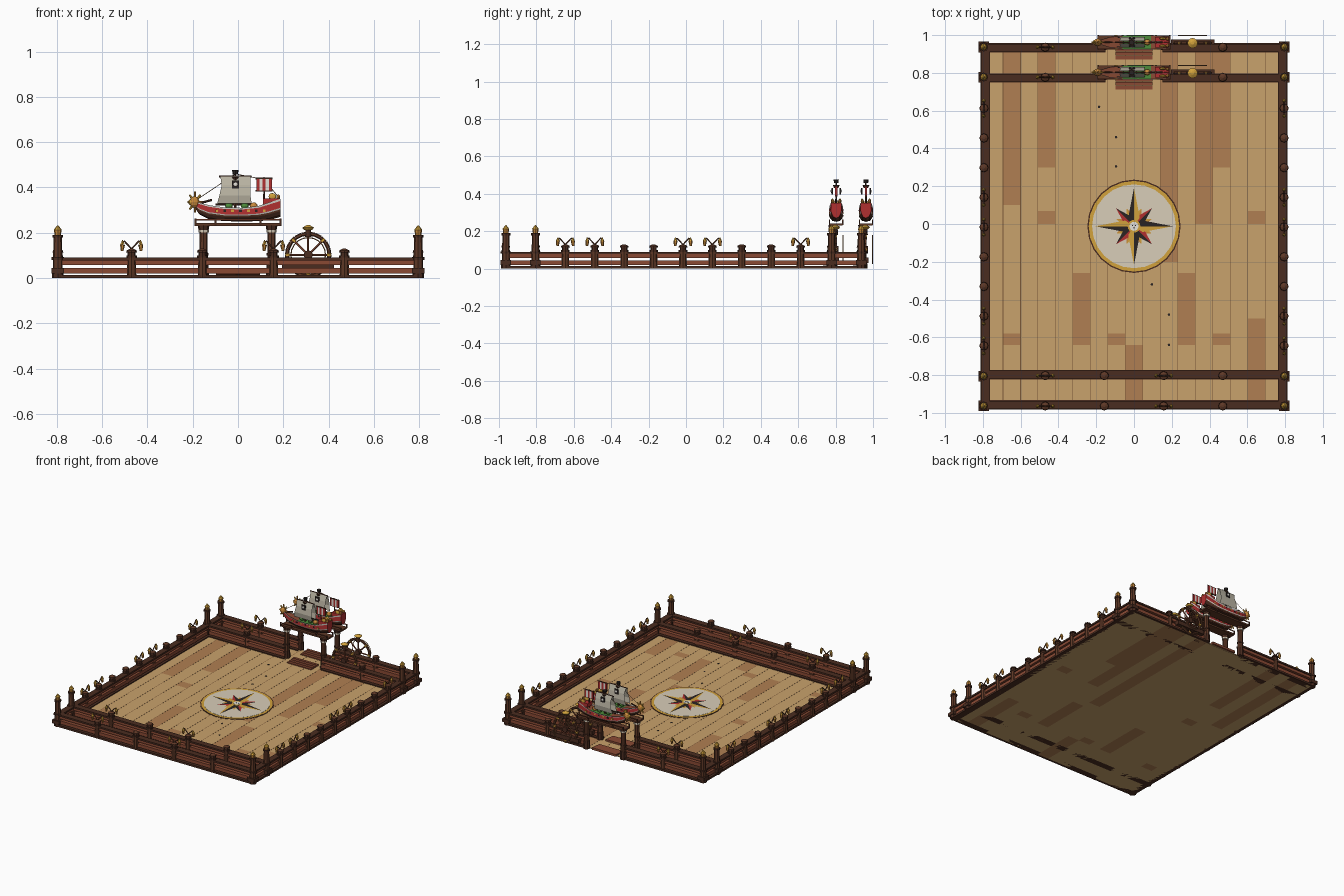
import bpy, bmesh, math
from mathutils import Vector, Matrix

if "Cube" in bpy.data.objects:
    bpy.data.objects.remove(bpy.data.objects["Cube"])

HEX = dict(tan='C9A26C', dark_tan='B07F52', seam='7A5736', dark='4A2C20', brown='5E3826', red_wood='8A4A34',
           gold='D2A23C', cream='D8CDB8', red='B03030', black='2A2422', white='E6E2DA', green='4C8A3A',
           sail='B9B3A2', orange='C98A3C')
MATS = {}


def mat(key):
    if key not in MATS:
        m = bpy.data.materials.new(key)
        c = [int(HEX[key][i:i + 2], 16) / 255 for i in (0, 2, 4)]
        m.diffuse_color = [((v + .055) / 1.055) ** 2.4 for v in c] + [1]
        m.use_nodes = True
        m.node_tree.nodes["Principled BSDF"].inputs["Base Color"].default_value = m.diffuse_color
        MATS[key] = m
    return MATS[key]


class Part:
    """Collects simple solids into one named object."""
    def __init__(self, name):
        self.name, self.bm, self.keys = name, bmesh.new(), []

    def idx(self, key):
        if key not in self.keys:
            self.keys.append(key)
        return self.keys.index(key)

    def paint(self, verts, key):
        i = self.idx(key)
        for f in {f for v in verts for f in v.link_faces}:
            f.material_index = i

    def box(self, x0, x1, y0, y1, z0, z1, key):
        m = Matrix.Translation(((x0 + x1) / 2, (y0 + y1) / 2, (z0 + z1) / 2)) @ Matrix.Diagonal((x1 - x0, y1 - y0, z1 - z0, 1))
        self.paint(bmesh.ops.create_cube(self.bm, size=1, matrix=m)['verts'], key)

    def rod(self, a, b, r, key, r2=None, n=6):
        a, b = Vector(a), Vector(b)
        m = Matrix.Translation((a + b) / 2) @ (b - a).to_track_quat('Z', 'Y').to_matrix().to_4x4()
        v = bmesh.ops.create_cone(self.bm, cap_ends=True, segments=n, radius1=r, radius2=r if r2 is None else r2,
                                  depth=(b - a).length, matrix=m)['verts']
        self.paint(v, key)

    def lathe(self, x, y, prof, n=8):
        """prof: list of (z0, z1, r0, r1, colour)"""
        for z0, z1, r0, r1, k in prof:
            self.rod((x, y, z0), (x, y, z1), r0, k, r1, n)

    def ball(self, c, s, key):
        m = Matrix.Translation(c) @ Matrix.Diagonal((*s, 1))
        self.paint(bmesh.ops.create_uvsphere(self.bm, u_segments=10, v_segments=6, radius=1, matrix=m)['verts'], key)

    def face(self, pts, key):
        f = self.bm.faces.new([self.bm.verts.new(p) for p in pts])
        f.material_index = self.idx(key)

    def done(self):
        me = bpy.data.meshes.new(self.name)
        self.bm.to_mesh(me)
        self.bm.free()
        for k in self.keys:
            me.materials.append(mat(k))
        ob = bpy.data.objects.new(self.name, me)
        bpy.context.collection.objects.link(ob)
        return ob


# Deck planks with dark stretches and seams
Y0, Y1, W = -.965, .94, .0925
DARK = {1: [(.1, Y1), (-.64, -.58)], 3: [(.0, .07), (.3, Y1)], 5: [(-.64, -.26)], 7: [(-.64, -.58)],
        8: [(Y0, -.64)], 10: [(-.2, Y1)], 12: [(.0, Y1)], 11: [(-.64, -.26)], 13: [(.3, Y1), (-.64, -.58)],
        15: [(.0, .07), (Y0, -.5)]}
p = Part('deck_planks')
for i in range(17):
    x, y = -.786 + W * i, Y0
    for a, b in sorted(DARK.get(i, [])) + [(Y1, Y1)]:
        if a > y:
            p.box(x, x + W, y, a, 0, .007, 'tan')
        if b > a:
            p.box(x, x + W, a, b, 0, .007, 'dark_tan')
        y = b
    p.box(x - .0015, x + .0015, Y0, Y1, .001, .0075, 'seam')
for x, y in ((-.185, .62), (-.095, .46), (-.095, .305), (.095, -.32), (.185, -.48), (.185, -.64)):
    p.lathe(x, y, [(.005, .009, .007, .007, 'black')])
p.done()

# Compass rose
p = Part('compass_rose')
C = Vector((0, -.012, 0))
p.lathe(C.x, C.y, [(.004, .009, .247, .247, 'dark'), (.004, .010, .24, .24, 'gold'), (.004, .011, .222, .222, 'cream')], 24)
pol = lambda r, a, z: (C.x + r * math.cos(a), C.y + r * math.sin(a), z)
for r, w, cols, off, z in ((.135, .05, ('red', 'black'), math.pi / 4, .012), (.1, .05, ('gold', 'orange'), math.pi / 8, .0116),
                           (.1, .05, ('gold', 'orange'), 3 * math.pi / 8, .0116), (.205, .055, ('black', 'gold'), 0, .0125)):
    for k in range(4):
        a = off + k * math.pi / 2
        tip, mid = pol(r, a, z), pol(0, 0, z)
        p.face([mid, tip, pol(w, a + math.pi / 8 * 1.5, z)], cols[0])
        p.face([mid, pol(w, a - math.pi / 8 * 1.5, z), tip], cols[1])
p.lathe(C.x, C.y, [(.006, .013, .034, .034, 'gold'), (.006, .014, .024, .024, 'white')], 16)
for dx, dy in ((-.008, .004), (.008, .004), (0, -.008)):
    p.lathe(C.x + dx, C.y + dy, [(.01, .0148, .005, .004, 'black')], 6)
p.done()

# Fence rails: sill, two planks, cap
LAYERS = ((0, .014, .025, 'dark'), (.02, .044, .014, 'red_wood'), (.058, .08, .014, 'red_wood'), (.078, .09, .022, 'dark'))
FRONT, BACK, SX = (-.958, -.797), (.773, .932), .787
p = Part('fence_rails')
for z0, z1, w, k in LAYERS:
    for s in (-1, 1):
        p.box(s * SX - w, s * SX + w, -.965, .945, z0, z1, k)
        for y in BACK:
            p.box(*sorted((s * .15, s * .8)), y - w, y + w, z0, z1, k)
    for y in FRONT:
        p.box(-.8, .8, y - w, y + w, z0, z1, k)
p.done()

# Fence posts, corner posts and twin lamps
posts, corners, lamps = Part('fence_posts'), Part('corner_posts'), Part('fence_lamps')


def post(x, y, along=None):
    posts.lathe(x, y, [(0, .1, .021, .019, 'brown'), (.09, .1, .023, .023, 'dark'), (.1, .112, .017, .017, 'dark'),
                       (.112, .122, .024, .022, 'dark'), (.122, .13, .022, .006, 'brown')])
    if along:
        for s in (-1, 1):
            d = Vector(along) * s
            o = Vector((x, y, 0))
            at = lambda t, z: o + d * t + Vector((0, 0, z))
            lamps.rod(at(-.008, .12), at(.032, .163), .0035, 'brown')
            lamps.rod(at(.03, .163), at(.042, .158), .003, 'dark')
            lamps.rod(at(.042, .12), at(.04, .147), .006, 'orange', .011)
            lamps.rod(at(.04, .147), at(.04, .167), .011, 'gold', .002)


LIT = (0, 1, 4, 5, 8)
for i in range(9):
    for s in (-1, 1):
        post(s * .795, -.645 + .1572 * i, (0, 1, 0) if i in LIT else None)
for y in FRONT:
    for x in (-.47, -.157, .157, .47):
        post(x, y - .006, (1, 0, 0) if x in (-.47, .157) else None)
for y in BACK:
    post(-.47, y + .004, (1, 0, 0))
    post(.47, y + .004)
for s in (-1, 1):
    for y in (-.963, -.805, .778, .937):
        corners.lathe(s * .796, y, [(0, .02, .026, .026, 'dark'), (.02, .08, .022, .022, 'brown'), (.08, .092, .028, .028, 'dark'),
                                    (.09, .18, .021, .018, 'brown'), (.178, .19, .024, .024, 'dark'),
                                    (.19, .212, .014, .017, 'orange'), (.212, .232, .018, .003, 'gold')])
        corners.box(s * .796 - .028, s * .796 + .028, y - .028, y + .028, .02, .045, 'dark')
for q in (posts, corners, lamps):
    q.done()

# Ship stations: x, half width, keel z, rail z
STATIONS = [(-.195, .004, .315, .335), (-.17, .014, .28, .333), (-.13, .026, .26, .322), (-.06, .034, .251, .312),
            (.02, .036, .25, .31), (.09, .035, .251, .318), (.135, .033, .255, .333), (.188, .027, .27, .35)]
RING = [(0, 0, None), (.6, .1, 'brown'), (.9, .32, 'dark'), (.98, .42, 'brown'), (1.06, .5, 'white'), (1.02, .88, 'red'), (1.08, 1, 'white')]


def make_ship(y):
    p = Part('ship_hull')
    rows = []
    for x, w, k, t in STATIONS:
        half = [(w * a, k + (t - k) * b) for a, b, _ in RING]
        loop = [(-a, z) for a, z in reversed(half)] + half[1:]
        rows.append([p.bm.verts.new((x, y + a, z)) for a, z in loop])
    n = len(RING) - 1
    for r, q in zip(rows, rows[1:]):
        for j in range(2 * n):
            f = p.bm.faces.new((r[j], q[j], q[j + 1], r[j + 1]))
            f.material_index = p.idx(RING[n - j if j < n else j - n + 1][2])
        xm = r[0].co.x
        f = p.bm.faces.new((r[1], r[-2], q[-2], q[1]))  # deck
        f.material_index = p.idx('green' if -.08 < xm < .08 else 'red_wood')
    for r in (rows[0], rows[-1]):
        p.bm.faces.new(r).material_index = p.idx('red')
    bmesh.ops.recalc_face_normals(p.bm, faces=p.bm.faces)
    for i in range(7):  # gun ports and gold studs
        for s in (-1, 1):
            p.box(-.1 + .035 * i, -.088 + .035 * i, y + s * .032 - .006, y + s * .032 + .006, .292, .302, 'black' if i % 2 else 'gold')
    p.box(.11, .185, y - .027, y + .027, .325, .352, 'red')
    p.done()

    p = Part('ship_ornaments')  # bow figure and stern lanterns
    p.ball((-.192, y, .335), (.022, .02, .026), 'orange')
    for k in range(8):
        a = k * math.pi / 4
        p.rod((-.19, y, .335), (-.19 + .034 * math.cos(a), y, .335 + .046 * math.sin(a)), .009, 'gold' if k % 2 else 'orange', .004)
    p.ball((-.208, y, .335), (.012, .012, .014), 'gold')
    for s in (-1, 1):
        p.ball((.152, y + s * .02, .36), (.018, .008, .015), 'gold')
        p.ball((.178, y + s * .018, .358), (.009, .009, .011), 'orange')
    for x in (-.04, .03, .07):
        p.ball((x, y, .318), (.018, .016, .016), 'green' if x < .05 else 'orange')
    p.done()

    p = Part('ship_masts')
    p.rod((-.012, y, .28), (-.012, y, .472), .006, 'dark', .004)
    p.lathe(-.012, y, [(.432, .446, .012, .018, 'dark'), (.458, .476, .012, .014, 'black')])
    p.rod((.115, y, .3), (.115, y, .445), .005, 'dark', .003)
    p.rod((-.17, y, .33), (-.115, y, .345), .005, 'dark')
    for x0, x1, z in ((-.085, .06, .448), (-.1, .06, .325), (.078, .152, .44), (.078, .152, .385)):
        p.rod((x0, y, z), (x1, y, z), .004, 'dark')
    for a, b in (((-.19, .34), (-.012, .46)), ((-.012, .46), (.115, .435)), ((.115, .435), (.185, .35))):
        p.rod((a[0], y, a[1]), (b[0], y, b[1]), .0015, 'seam', n=4)
    p.done()

    p = Part('ship_sails')
    for s in (-1, 1):
        rowsz = [(.328, .022, -.092, .06), (.365, .028, -.082, .055), (.41, .02, -.072, .055), (.448, .006, -.078, .056)]
        for a, b in zip(rowsz, rowsz[1:]):
            p.face([(a[2], y + s * a[1], a[0]), (a[3], y + s * a[1], a[0]), (b[3], y + s * b[1], b[0]), (b[2], y + s * b[1], b[0])], 'sail')
        p.box(-.026, .004, y + s * .022 - .004, y + s * .022 + .004, .395, .43, 'black')
        p.ball((-.011, y + s * .026, .414), (.009, .004, .009), 'white')
    for i in range(5):  # striped stern sail
        p.box(.081 + .0138 * i, .0948 + .0138 * i, y - .006, y + .006, .386, .438, 'white' if i % 2 else 'red')
    p.done()


# Ship gates and steering wheels, one set per back row
for y in BACK:
    g, sy = y + .014, y + .03
    p = Part('gate_frame')
    for x in (-.152, .148):
        p.lathe(x, g, [(0, .06, .024, .022, 'dark'), (.06, .21, .019, .017, 'brown'), (.1, .11, .022, .022, 'dark'),
                       (.2, .212, .023, .023, 'cream'), (.21, .232, .022, .026, 'dark')])
    p.box(-.192, .192, sy - .034, sy + .034, .23, .242, 'brown')
    for s in (-1, 1):
        p.box(-.192, .192, sy + s * .035 - .002, sy + s * .035 + .002, .255, .261, 'red_wood')
        for x in (-.188, -.1, .1, .188):
            p.box(x - .004, x + .004, sy + s * .035 - .003, sy + s * .035 + .003, .232, .262, 'dark')
    p.done()
    p = Part('gate_steps')
    for i in range(4):
        p.box(-.098, .098, y - .062 + .022 * i, y - .043 + .022 * i, .004, .014 + .002 * i, 'red_wood')
    p.done()
    make_ship(sy)

    p = Part('steering_wheel')
    wy, wx, wz, r = y + .026, .31, .102, .094
    at = lambda q, k, n, dy=0: (wx + q * math.cos(2 * math.pi * k / n), wy + dy, wz + q * math.sin(2 * math.pi * k / n))
    for k in range(20):
        p.rod(at(r, k, 20), at(r, k + 1, 20), .009, 'brown')
    for k in range(8):
        p.rod((wx, wy, wz), at(r, k, 8), .005, 'red_wood')
        p.rod(at(r - .012, k, 8), at(r + .006, k, 8), .01, 'gold')
    p.rod((wx, wy - .016, wz), (wx, wy + .016, wz), .02, 'dark', n=10)
    p.lathe(wx, wy, [(.18, .215, .014, .012, 'dark'), (.213, .223, .018, .027, 'gold'), (.223, .233, .025, .008, 'gold')], 12)
    p.box(wx - .115, wx + .115, wy - .018, wy + .018, .03, .06, 'dark')
    for k in range(20):  # thin ring behind the wheel
        p.rod(at(.085 * .9, k, 20, .04), at(.085 * .9, k + 1, 20, .04), .0025, 'dark_tan', n=4)
    p.done()
